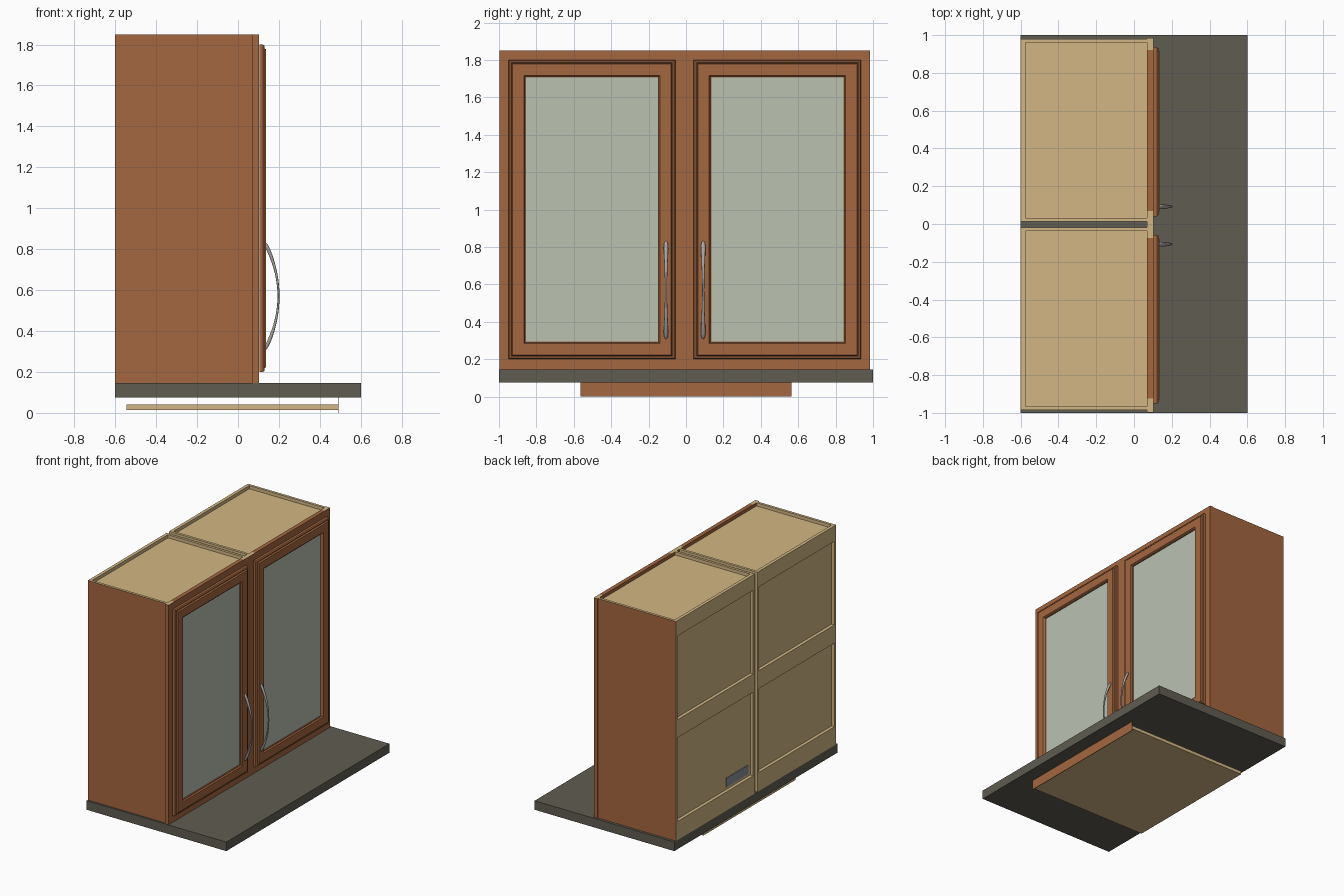
import bpy, bmesh
from math import sin, cos, pi, sqrt
from mathutils import Vector

if "Cube" in bpy.data.objects:
    bpy.data.objects.remove(bpy.data.objects["Cube"])


def mat(name, r, g, b):
    m = bpy.data.materials.new(name)
    m.diffuse_color = (r, g, b, 1)
    m.use_nodes = True
    m.node_tree.nodes["Principled BSDF"].inputs["Base Color"].default_value = m.diffuse_color
    return m


WOOD = mat("stained_wood", 0.37, 0.135, 0.05)
PLY = mat("plywood", 0.65, 0.47, 0.23)
STONE = mat("dark_stone", 0.115, 0.107, 0.083)
GLASS = mat("frosted_glass", 0.49, 0.54, 0.44)
STEEL = mat("brushed_steel", 0.40, 0.37, 0.35)
PLATE = mat("grey_plate", 0.25, 0.28, 0.33)


def finish(name, bm, *mats):
    bmesh.ops.recalc_face_normals(bm, faces=bm.faces)
    me = bpy.data.meshes.new(name)
    bm.to_mesh(me)
    bm.free()
    ob = bpy.data.objects.new(name, me)
    bpy.context.collection.objects.link(ob)
    for m in mats:
        me.materials.append(m)
    return ob


def box(name, x, y, z, m, alt=None, alt_dir=None):
    """Box from (min, max) ranges; faces looking along alt_dir get the alt material."""
    bm = bmesh.new()
    bmesh.ops.create_cube(bm, size=1)
    for v in bm.verts:
        v.co = [r[0] + (c + 0.5) * (r[1] - r[0]) for c, r in zip(v.co, (x, y, z))]
    bm.normal_update()
    if alt:
        for f in bm.faces:
            if f.normal.dot(Vector(alt_dir)) > 0.9:
                f.material_index = 1
    return finish(name, bm, m, *([alt] if alt else []))


Z0, Z1 = 0.145, 1.85

# Countertop and the shallow tray below it
box("countertop", (-0.6, 0.6), (-1, 1), (0.075, Z0), STONE)
box("tray_panel", (-0.545, 0.488), (-0.565, 0.565), (0.015, 0.04), PLY)
box("tray_front", (0.488, 0.492), (-0.565, 0.565), (0, 0.075), WOOD)


def carcass(side, ya, yb):
    """Plywood box with stained outer side, recessed top and recessed back."""
    T = 0.02
    X0, X1 = -0.6, 0.07
    n = side + "_"
    for y, d, tag in ((ya, -1, "side_a"), (yb - T, 1, "side_b")):
        outer = (d < 0) == (ya < -0.5)
        box(n + tag, (X0, X1), (y, y + T), (Z0, Z1), PLY,
            WOOD if outer else None, (0, d, 0))
    inner = (ya + T, yb - T)
    box(n + "top", (X0 + T, X1), inner, (1.80, 1.825), PLY)
    box(n + "floor", (X0 + T, X1), inner, (0.20, 0.225), PLY)
    box(n + "shelf", (X0 + 0.045, X1 - 0.05), inner, (0.99, 1.015), PLY)
    box(n + "back_panel", (X0 + 0.025, X0 + 0.04), inner, (0.2, 1.80), PLY)
    for i, zr in enumerate(((Z0, 0.29), (0.94, 1.08), (1.73, Z1))):
        box(n + "back_rail_%d" % i, (X0, X0 + T + 0.005), inner, zr, PLY)


carcass("left", -0.985, -0.018)
carcass("right", 0.013, 0.98)
box("back_plate", (-0.58, -0.573), (0.06, 0.33), (0.31, 0.38), PLATE)

# Face frame: stiles run full height, rails sit between them
for i, yr in enumerate(((-0.997, -0.925), (-0.073, 0.068), (0.92, 0.985))):
    box("frame_stile_%d" % i, (0.07, 0.102), yr, (Z0, Z1), WOOD, PLY, (0, 0, 1))
for i, yr in enumerate(((-0.925, -0.073), (0.068, 0.92))):
    box("frame_top_rail_%d" % i, (0.07, 0.102), yr, (1.75, Z1), WOOD)
    box("frame_bottom_rail_%d" % i, (0.07, 0.102), yr, (Z0, 0.25), WOOD)

# Door moulding section: (inset from door edge, x)
SECTION = [(0, 0.104), (0, 0.122), (0.006, 0.129), (0.014, 0.129), (0.018, 0.124),
           (0.022, 0.136), (0.083, 0.136), (0.089, 0.126), (0.094, 0.126),
           (0.094, 0.104)]


def door(name, ya, yb, za, zb):
    bm = bmesh.new()
    rings = [[bm.verts.new((x, *p)) for p in
              ((ya + i, za + i), (yb - i, za + i), (yb - i, zb - i), (ya + i, zb - i))]
             for i, x in SECTION]
    for a, b in zip(rings, rings[1:] + rings[:1]):
        for k in range(4):
            j = (k + 1) % 4
            bm.faces.new((a[k], a[j], b[j], b[k]))
    finish(name, bm, WOOD)
    box(name + "_glass", (0.110, 0.118), (ya + 0.09, yb - 0.09),
        (za + 0.09, zb - 0.09), GLASS)


door("left_door", -0.95, -0.057, 0.2, 1.8)
door("right_door", 0.041, 0.936, 0.2, 1.8)


def handle(name, y0, segs=28, sides=12):
    """Bow handle: ellipse sections swept on an arc, broad at the ends, slim midway."""
    bm = bmesh.new()
    rings = []
    for s in range(segs + 1):
        u = -cos(pi * s / segs)
        tip = max(0.15, sqrt(max(0, 1 - abs(u) ** 14)))
        w = (0.0055 + 0.0095 * abs(u) ** 1.6) * tip
        t = (0.005 + 0.006 * u * u) * tip
        c = Vector((0.132 + 0.066 * (1 - u * u), y0, 0.57 + 0.262 * u))
        n = Vector((0.262, 0, 0.132 * u)).normalized()
        rings.append([bm.verts.new(c + n * (t * cos(2 * pi * k / sides))
                                   + Vector((0, w * sin(2 * pi * k / sides), 0)))
                      for k in range(sides)])
    for a, b in zip(rings, rings[1:]):
        for k in range(sides):
            j = (k + 1) % sides
            bm.faces.new((a[k], a[j], b[j], b[k]))
    bm.faces.new(rings[0])
    bm.faces.new(rings[-1])
    for f in bm.faces:
        f.smooth = len(f.verts) == 4
    finish(name, bm, STEEL)


handle("left_handle", -0.107)
handle("right_handle", 0.092)
